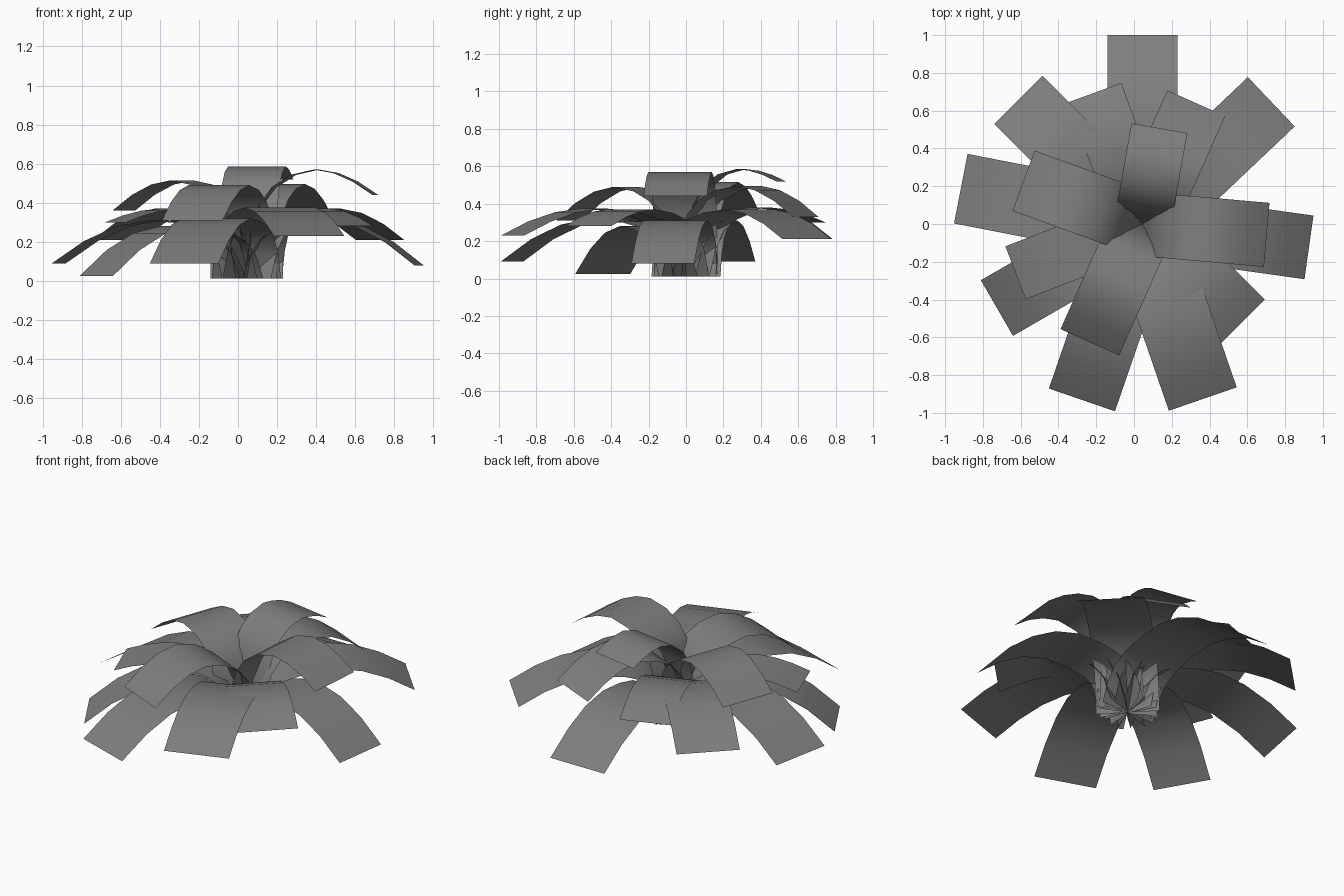
import bpy, bmesh, math
from mathutils import Vector

cube = bpy.data.objects.get("Cube")
if cube:
    bpy.data.objects.remove(cube)

grey = bpy.data.materials.new("plain_grey")
grey.use_nodes = True
colour = (0.21, 0.21, 0.21, 1)
grey.diffuse_color = colour
grey.node_tree.nodes["Principled BSDF"].inputs["Base Color"].default_value = colour

CENTRE = Vector((0.045, 0, 0))
# rising half of the leaf curve: share of reach to the crest, share of crest height
RISE = [(0, 0), (0.09, 0.4), (0.22, 0.68), (0.4, 0.84), (0.66, 0.95), (1, 1)]


def leaf(name, angle, reach, width, crest, tip):
    """Flat-width strip that rises from the centre, arches over and droops."""
    droop = crest - tip
    peak = 0.62 - 0.6 * droop
    path = [(peak * u * reach, 0.012 + (crest - 0.012) * h) for u, h in RISE]
    for i in range(1, 4):
        t = i / 3
        path.append(((peak + (1 - peak) * t) * reach, crest - droop * t ** 1.8))
    a = math.radians(angle)
    out = Vector((math.cos(a), math.sin(a), 0))
    side = Vector((-out.y, out.x, 0)) * width / 2
    bm = bmesh.new()
    rows = []
    for r, z in path:
        p = CENTRE + out * r + Vector((0, 0, z))
        rows.append((bm.verts.new(p - side), bm.verts.new(p + side)))
    for (a0, a1), (b0, b1) in zip(rows, rows[1:]):
        bm.faces.new((a0, b0, b1, a1)).smooth = True
    mesh = bpy.data.meshes.new(name)
    bm.to_mesh(mesh)
    bm.free()
    mesh.materials.append(grey)
    obj = bpy.data.objects.new(name, mesh)
    bpy.context.collection.objects.link(obj)


# angle, reach, width, crest height, tip height
LOWER = [(90, 1.0, .37, .30, .08), (-8, .89, .34, .31, .08),
         (251, .985, .37, .32, .09), (210, .89, .34, .28, .025),
         (169, .98, .375, .31, .09)]
MIDDLE = [(43.5, .94, .36, .37, .21), (-45, .74, .35, .37, .28),
          (-71, .98, .38, .375, .23), (135, .93, .36, .37, .21),
          (110, .74, .30, .38, .30), (201, .72, .30, .37, .30)]
UPPER = [(66, .70, .335, .495, .33), (-5, .66, .34, .57, .44),
         (246, .685, .34, .49, .31), (160, .67, .34, .515, .36),
         (80, .515, .30, .585, .52)]

for ring, leaves in (("lower", LOWER), ("middle", MIDDLE), ("upper", UPPER)):
    for i, spec in enumerate(leaves, 1):
        leaf(f"{ring}_leaf_{i}", *spec)
